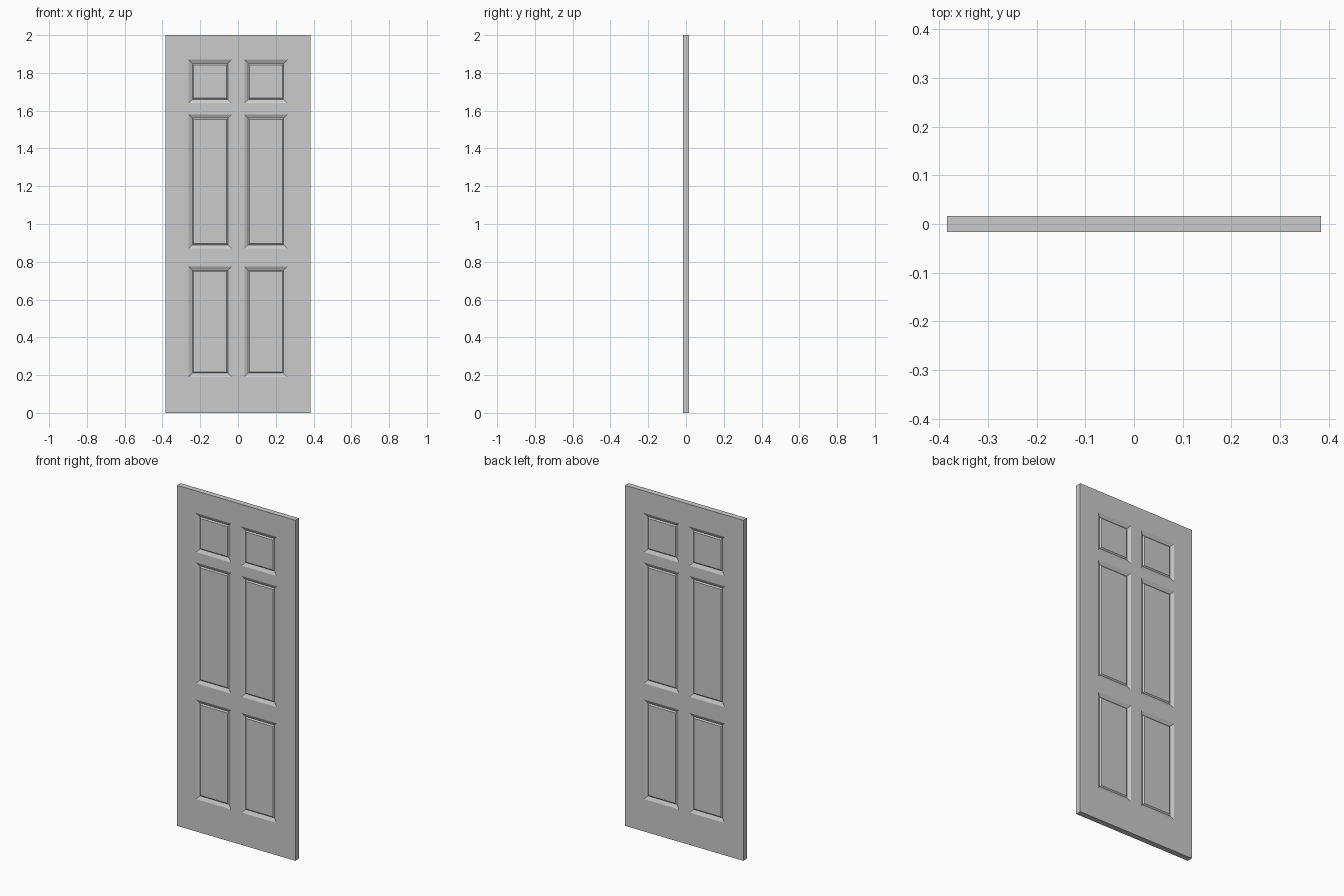
import bpy, bmesh

if "Cube" in bpy.data.objects:
    bpy.data.objects.remove(bpy.data.objects["Cube"])

W, S, I = 0.384, 0.325, 0.262      # half width, stile line, inner frame line
M, T = 0.034, 0.0165               # half mullion, half thickness


def make(name, bm):
    bmesh.ops.recalc_face_normals(bm, faces=bm.faces)
    me = bpy.data.meshes.new(name)
    bm.to_mesh(me)
    bm.free()
    ob = bpy.data.objects.new(name, me)
    bpy.context.collection.objects.link(ob)
    return ob


def slab(name, pts):
    """Flat board: an x-z outline given the thickness of the door."""
    bm = bmesh.new()
    front = [bm.verts.new((x, -T, z)) for x, z in pts]
    back = [bm.verts.new((x, T, z)) for x, z in pts]
    bm.faces.new(front)
    bm.faces.new(back[::-1])
    n = len(pts)
    for i in range(n):
        j = (i + 1) % n
        bm.faces.new((front[i], back[i], back[j], front[j]))
    return make(name, bm)


def board(name, x0, x1, z0, z1):
    return slab(name, [(x0, z0), (x1, z0), (x1, z1), (x0, z1)])


def panel(name, x0, x1, z0, z1):
    """Sunk panel with moulded edge and raised field on both faces."""
    bm = bmesh.new()
    for side in (-1, 1):
        prev = None
        for inset, depth in ((0, 0), (0.020, 0.010), (0.027, 0.004)):
            y = side * (T - depth)
            a, b, c, d = x0 + inset, x1 - inset, z0 + inset, z1 - inset
            ring = [bm.verts.new(p) for p in ((a, y, c), (b, y, c), (b, y, d), (a, y, d))]
            if prev:
                for i in range(4):
                    j = (i + 1) % 4
                    f = bm.faces.new((prev[i], prev[j], ring[j], ring[i]))
            else:
                outer = ring
            prev = ring
        bm.faces.new(prev)
        if side == -1:
            first = outer
    # outer edge hidden between the boards
    for i in range(4):
        j = (i + 1) % 4
        bm.faces.new((first[i], first[j], outer[j], outer[i]))
    return make(name, bm)


# outer top and bottom rails
board("top_rail", -S, S, 1.93, 2.0)
board("bottom_rail", -S, S, 0, 0.10)

# mitred inner frame, top and bottom
slab("inner_frame_top", [(-I, 1.87), (I, 1.87), (S, 1.93), (-S, 1.93)])
slab("inner_frame_bottom", [(-S, 0.10), (S, 0.10), (I, 0.19), (-I, 0.19)])

# cross rails between panel rows
board("upper_cross_rail", -I, I, 1.64, 1.58)
board("lock_rail", -I, I, 0.775, 0.87)

# outer stiles and mitred inner frame sides
for s, side in ((-1, "left"), (1, "right")):
    board(f"stile_{side}", s * S, s * W, 0, 2.0)
    slab(f"inner_frame_{side}", [(s * S, 0.10), (s * I, 0.19), (s * I, 1.87), (s * S, 1.93)])

# panel rows with the mullion between each pair
for row, z0, z1 in (("lower", 0.19, 0.775), ("middle", 0.87, 1.58), ("upper", 1.64, 1.87)):
    board(f"mullion_{row}", -M, M, z0, z1)
    panel(f"panel_{row}_left", -I, -M, z0, z1)
    panel(f"panel_{row}_right", M, I, z0, z1)
